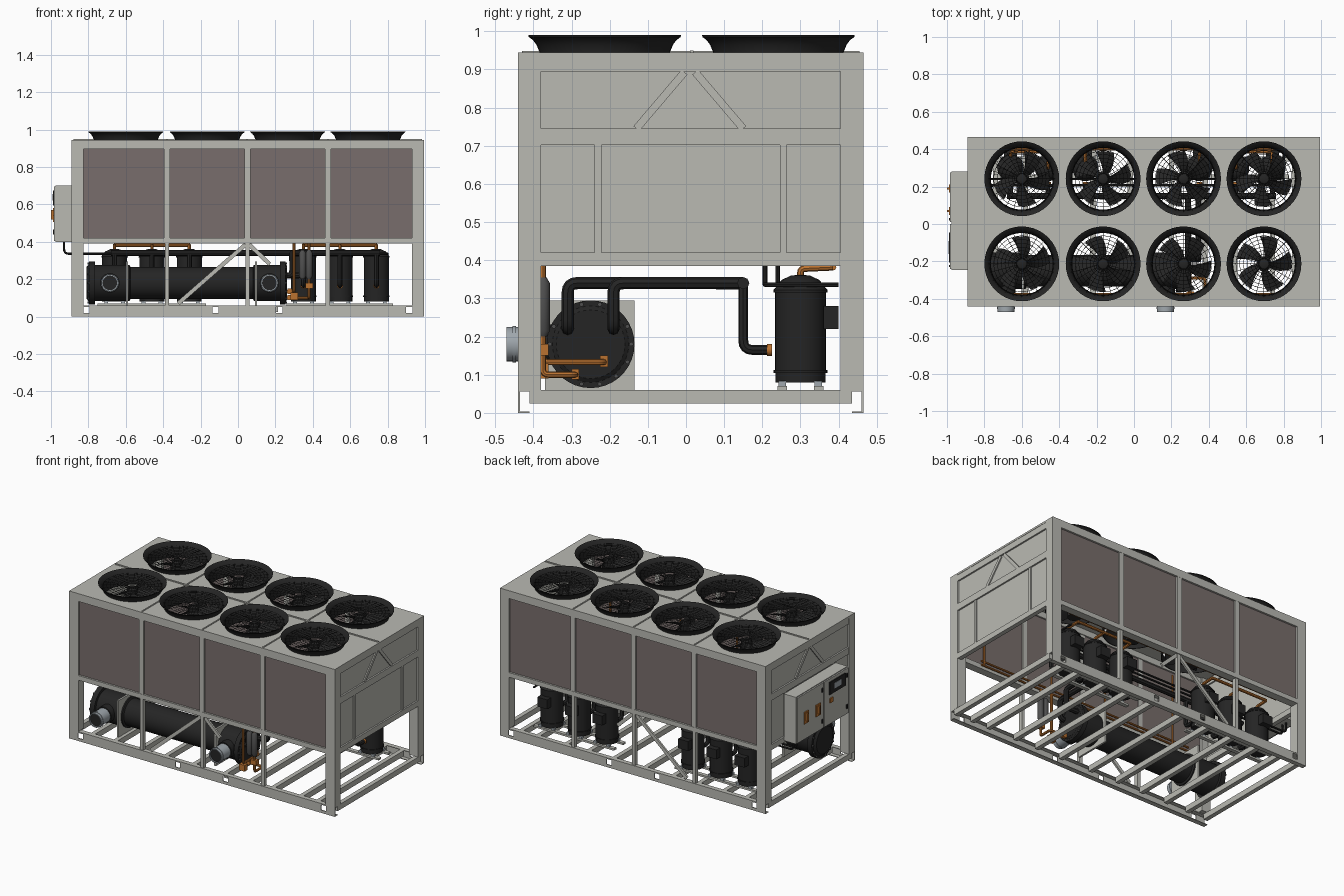
import bpy, bmesh, math
from mathutils import Vector, Matrix

if "Cube" in bpy.data.objects:
    bpy.data.objects.remove(bpy.data.objects["Cube"])
made = []


def material(name, r, g, b):
    m = bpy.data.materials.new(name)
    m.use_nodes = True
    m.diffuse_color = (r, g, b, 1)
    m.node_tree.nodes["Principled BSDF"].inputs["Base Color"].default_value = (r, g, b, 1)
    return m


grey = material("painted_grey", .49, .49, .45)
coil = material("coil_brown", .19, .155, .15)
black = material("matte_black", .018, .018, .018)
copper = material("copper", .5, .17, .03)
steel = material("pipe_steel", .35, .39, .42)
dark = material("dark_grey", .08, .08, .08)


def add(name, data, mat=None):
    if mat:
        data.materials.append(mat)
    ob = bpy.data.objects.new(name, data)
    bpy.context.collection.objects.link(ob)
    made.append(ob)
    return ob


def finish(name, bm, mat):
    bmesh.ops.recalc_face_normals(bm, faces=bm.faces)
    me = bpy.data.meshes.new(name)
    bm.to_mesh(me)
    bm.free()
    return add(name, me, mat)


def boxes(name, mat, *spans):
    """One object from boxes given as (x0, x1, y0, y1, z0, z1)."""
    bm = bmesh.new()
    for a, b, c, d, e, f in spans:
        m = Matrix.Translation(((a + b) / 2, (c + d) / 2, (e + f) / 2))
        bmesh.ops.create_cube(bm, size=1, matrix=m @ Matrix.Diagonal((b - a, d - c, f - e, 1)))
    return finish(name, bm, mat)


def beam(name, mat, p, q, width, depth, normal):
    p, q, n = Vector(p), Vector(q), Vector(normal)
    d = (q - p).normalized()
    rot = Matrix((d.cross(n), n, d)).transposed().to_4x4()
    bm = bmesh.new()
    size = Matrix.Diagonal((width, depth, (q - p).length, 1))
    bmesh.ops.create_cube(bm, size=1, matrix=Matrix.Translation((p + q) / 2) @ rot @ size)
    return finish(name, bm, mat)


def lathe(name, mat, profile, loc=(0, 0, 0), axis=(0, 0, 1), steps=28):
    """Spin (radius, height) points around an axis."""
    bm = bmesh.new()
    rings = [[bm.verts.new((r * math.cos(k * math.tau / steps), r * math.sin(k * math.tau / steps), h))
              for k in range(steps)] for r, h in profile]
    for lo, hi in zip(rings, rings[1:]):
        for k in range(steps):
            n = (k + 1) % steps
            bm.faces.new((lo[k], lo[n], hi[n], hi[k]))
    bmesh.ops.remove_doubles(bm, verts=bm.verts, dist=1e-6)
    bm.transform(Matrix.Translation(loc) @ Vector(axis).to_track_quat('Z', 'Y').to_matrix().to_4x4())
    return finish(name, bm, mat)


def rounded(path, bend):
    pts = [Vector(p) for p in path]
    out = [pts[0]]
    for a, b, c in zip(pts, pts[1:], pts[2:]):
        s, e = b + (a - b).normalized() * bend, b + (c - b).normalized() * bend
        out += [s.lerp(b, t).lerp(b.lerp(e, t), t) for t in (0, .25, .5, .75, 1)]
    return out + [pts[-1]]


def tubes(name, mat, paths, radius, bend=.025, sides=2, closed=()):
    cu = bpy.data.curves.new(name, 'CURVE')
    cu.dimensions, cu.bevel_depth, cu.bevel_resolution = '3D', radius, sides
    cu.use_fill_caps = True
    for group, loop in ((paths, False), (closed, True)):
        for path in group:
            pts = path if loop or len(path) < 3 else rounded(path, bend)
            sp = cu.splines.new('POLY')
            sp.points.add(len(pts) - 1)
            for point, co in zip(sp.points, pts):
                point.co = (*co, 1)
            sp.use_cyclic_u = loop
    tmp = bpy.data.objects.new(name + "_path", cu)
    me = bpy.data.meshes.new_from_object(tmp)
    bpy.data.objects.remove(tmp)
    me.materials.clear()
    return add(name, me, mat)


def cut(target, cutter):
    mod = target.modifiers.new("cut", 'BOOLEAN')
    mod.object, mod.operation, mod.solver = cutter, 'DIFFERENCE', 'EXACT'
    bpy.context.view_layer.update()
    me = bpy.data.meshes.new_from_object(target.evaluated_get(bpy.context.evaluated_depsgraph_get()))
    target.modifiers.clear()
    target.data = me


def drop(ob):
    made.remove(ob)
    bpy.data.objects.remove(ob)


L, R, F, B, TOP = -.89, .995, -.44, .465, .945
mullions = (-.38, .05, .48)

# Base: channel side rails with lifting holes, and cross members
holes = boxes("hole_cutter", None, *[(x - .017, x + .017, -1, 1, .018, .052) for x in (-.81, -.12, .22, .915)])
for name, y, s in (("front", F, 1), ("back", B, -1)):
    web = boxes(name + "_rail_web", grey, (L, R, *sorted((y, y + s * .005)), 0, .06))
    cut(web, holes)
    boxes(name + "_rail_flanges", grey, *[(L, R, *sorted((y, y + s * .03)), z, z + .004) for z in (0, .056)])
drop(holes)
boxes("cross_members", grey, *[(x - .014, x + .014, -.41, .435, .025, .06)
      for x in (L + .015, -.74, -.58, -.4, -.22, -.02, .2, .38, .54, .74, .86, R - .015)])

# Corner posts, top and middle rails
boxes("corner_posts", grey, *[(x, x + .065, y, y + .06, .06, TOP) for x in (L, R - .065) for y in (F, B - .06)])
for name, y, s in (("front", F, 1), ("back", B, -1)):
    def span(near, far):
        return sorted((y + s * near, y + s * far))
    boxes(name + "_side_rails", grey, (L, R, *span(0, .05), .895, TOP), (L, R, *span(0, .05), .39, .42))
    boxes(name + "_mullions", grey, *[(x - .016, x + .016, *span(.001, .045), .42, .895) for x in mullions])
    boxes(name + "_lower_posts", grey, *[(x - .011, x + .011, *span(.005, .03), .06, .39) for x in mullions])
    boxes(name + "_coil_panel", coil, (L + .06, R - .06, *span(.012, .04), .42, .895))
    yb = y + s * .018
    beam(name + "_long_brace", grey, (.04, yb, .385), (-.32, yb, .07), .022, .012, (0, 1, 0))
    beam(name + "_short_brace", grey, (.06, yb, .385), (.17, yb, .28), .022, .012, (0, 1, 0))

# End walls with recessed sheets, strips and triangular braces
for name, x, s in (("left", R, -1), ("right", L, 1)):
    def deep(a, b):
        return sorted((x + s * a, x + s * b))
    boxes(name + "_end_sheet", grey, (*deep(.012, .02), F + .05, B - .05, .39, .9))
    boxes(name + "_end_frame", grey, (*deep(.002, .03), F + .06, B - .06, .895, TOP),
          (*deep(.002, .03), F + .06, B - .06, .385, .42), (*deep(.002, .02), F + .06, B - .06, .702, .745),
          *[(*deep(.005, .02), y, y + .018, .42, .702) for y in (-.24, .246)])
    for y in (-.13, .15):
        beam(name + "_end_brace", grey, (x + s * .01, y, .745), (x + s * .01, .01 + (y - .01) * .1, .893), .02, .01, (1, 0, 0))

# Roof deck with eight round openings and seams
centres = [(x, y) for x in (-.6, -.165, .265, .695) for y in (-.213, .242)]
deck = boxes("roof_deck", grey, (L, R, F, B, TOP - .012, TOP))
for x, y in centres:
    c = lathe("fan_cutter", None, [(0, .8), (.168, .8), (.168, 1.1), (0, 1.1)], (x, y, 0), steps=40)
    cut(deck, c)
    drop(c)
boxes("roof_seams", grey, (L + .01, R - .01, .01, .02, TOP, TOP + .005),
      *[(x - .004, x + .004, F + .01, B - .01, TOP, TOP + .004) for x in mullions])

# Fan parts: bell mouth, wire guard, hub and swept blades
bell = lathe("fan_bell", black, [(.165, .9), (.167, .945), (.172, .96), (.18, .974), (.19, .984), (.2, .99),
             (.199, .985), (.188, .977), (.179, .965), (.171, .945), (.169, .9), (.165, .9)], steps=40)


def polar(r, a, z):
    return (r * math.cos(a), r * math.sin(a), z)


guard = tubes("fan_guard", black, [[polar(.025, k * math.tau / 24, .972), polar(.178, k * math.tau / 24, .968)]
              for k in range(24)], .0013, sides=0,
              closed=[[polar(.03 + .02 * i, k * math.tau / 36, .972) for k in range(36)] for i in range(8)])
hub = lathe("fan_motor", black, [(0, .85), (.04, .85), (.04, .92), (.032, .925), (.032, .955), (.02, .962), (0, .962)])
bm = bmesh.new()
for blade in range(5):
    grid = [[bm.verts.new(polar(.028 + .03 * i, blade * math.tau / 5 + .09 * i + (j - 1.5) * (.3 - .02 * i),
                                .925 + (j - 1.5) * .014)) for j in range(4)] for i in range(5)]
    for a, b in zip(grid, grid[1:]):
        for j in range(3):
            bm.faces.new((a[j], a[j + 1], b[j + 1], b[j]))
blades = finish("fan_blades", bm, black)
for n, (x, y) in enumerate(centres):
    for part in (bell, guard, hub, blades):
        ob = part if n == 0 else add(part.name, part.data)
        ob.location = (x, y, 0)
        if part is blades:
            ob.rotation_euler.z = n * .8

# Evaporator: stepped shell, bolted flanges, saddles and water nozzles
ey, ez = -.25, .18
lathe("evaporator_shell", black, [(0, -.81), (.085, -.81), (.1, -.797), (.115, -.797), (.115, -.765), (.097, -.765),
      (.097, -.58), (.085, -.575), (.085, .08), (.097, .085), (.097, .225), (.115, .225), (.115, .255), (.1, .255),
      (.09, .262), (0, .262)], (0, ey, ez), (1, 0, 0), 36)
for x in (-.8, .255):
    for k in range(14):
        a = k * math.tau / 14
        lathe("flange_bolt", dark, [(0, -.004), (.006, -.004), (.006, .006), (0, .006)],
              (x, ey + .107 * math.cos(a), ez + .107 * math.sin(a)), (1, 0, 0), 6)
boxes("evaporator_saddles", grey, *[(x, x + .012, -.37, -.135, .06, .295) for x in (-.6, .09)])
for x in (-.685, .168):
    lathe("nozzle_neck", black, [(.052, .05), (.052, .13), (0, .13)], (x, ey, ez), (0, -1, 0))
    lathe("water_nozzle", steel, [(.045, .1), (.045, .195), (.048, .195), (.048, .205), (.045, .205), (.045, .22),
          (.039, .22), (.039, .212)], (x, ey, ez), (0, -1, 0))
    lathe("nozzle_plug", black, [(.04, .212), (0, .212)], (x, ey, ez), (0, -1, 0))

# Compressors with feet, terminal boxes, suction and discharge pipes
banks = [(-.66, -.46, -.26), (.35, .545, .74)]
cy = .3
for bank in banks:
    boxes("compressor_rails", grey, *[(bank[0] - .09, bank[2] + .09, y, y + .025, .058, .07) for y in (.24, .335)])
    for x in bank:
        lathe("compressor", black, [(0, .08), (.066, .08), (.066, .105), (.071, .105), (.071, .112), (.067, .112),
              (.067, .315), (.071, .315), (.071, .322), (.064, .33), (.05, .348), (.025, .36), (0, .362)], (x, cy, 0))
        boxes("terminal_box", black, (x - .035, x + .035, .36, .4, .22, .28))
        boxes("compressor_feet", steel, *[(x + u - .01, x + u + .01, y, y + .02, .068, .084)
              for u in (-.045, .045) for y in (.242, .337)])
        tubes("suction_branch", black, [[(x, .15, .34), (x, .15, .165), (x, .225, .165)]], .013)
        lathe("suction_union", copper, [(0, .212), (.016, .212), (.016, .225), (0, .225)], (x, 0, .165), (0, 1, 0), 12)
        tubes("discharge_branch", copper, [[(x, cy, .355), (x, cy, .378), (x, .385, .382)]], .009, .012)
    tubes("suction_header", black, [[(bank[0] - .02, .15, .34), (bank[2] + .02, .15, .34)]], .016)
    tubes("discharge_header", copper, [[(bank[0], .385, .382), (bank[2], .385, .382)]], .009)
tubes("suction_mains", black, [[(.25, y, .22), (x, y, .22), (x, y, .34), (x, .15, .34)]
      for x, y in ((.29, -.31), (.345, -.19))] + [[(-.26, .15, .34), (.35, .15, .34)]], .016)

# Copper liquid lines, coil headers and valve group
tubes("coil_headers", copper, [[(-.72, y, z), (.82, y, z)] for y in (-.375, .4) for z in (.405, .43)], .006)
tubes("coil_risers", copper, [[(x, -.375, .41), (x, -.375, .86)] for x in (-.6, -.1, .3, .8)], .006)
tubes("liquid_lines", copper, [[(.26, -.215, .133), (.3, -.215, .133), (.3, -.375, .133), (.3, -.375, .4)],
      [(.26, -.29, .1), (.38, -.29, .1), (.38, -.375, .1), (.38, -.375, .4)]], .008, .015)
boxes("expansion_valves", copper, (.265, .29, -.225, -.205, .12, .15), (.265, .29, -.3, -.28, .088, .115),
      (.28, .32, -.39, -.36, .09, .13), (.36, .4, -.39, -.36, .15, .18))
for x in (.345, .38):
    lathe("filter_drier", dark, [(0, .2), (.01, .2), (.018, .215), (.018, .34), (.01, .355), (0, .355)], (x, -.375, 0))

# Control cabinet with doors, display and switch handles
boxes("control_cabinet", grey, (-.975, L, -.245, .28, .4, .7))
boxes("cabinet_doors", grey, (-.984, -.975, .01, .275, .405, .695), (-.984, -.975, -.24, .0, .405, .695))
boxes("display_panel", black, (-.99, -.984, -.205, -.045, .595, .675))
boxes("display_screen", steel, (-.992, -.99, -.16, -.09, .62, .655))
boxes("switch_plates", copper, *[(-.99, -.984, y - .022, y + .022, .505, .58) for y in (.07, .19)],
      (-.99, -.984, -.08, -.05, .54, .57))
boxes("switch_handles", copper, *[(-1, -.99, y - .006, y + .006, .52, .57) for y in (.07, .19)])
boxes("door_latches", black, *[(-.99, -.984, y, y + .012, z, z + .025) for y in (.02, -.23) for z in (.44, .64)])
tubes("cable_conduit", black, [[(-.93, y, .4), (-.93, y, .336), (.8, y, .336), (.8, .4, .336)] for y in (.207, .24)], .006)

# Smooth round parts, keep hard edges crisp
bpy.ops.object.select_all(action='DESELECT')
for ob in made:
    ob.select_set(True)
bpy.context.view_layer.objects.active = made[0]
bpy.ops.object.shade_smooth_by_angle(angle=math.radians(35))
